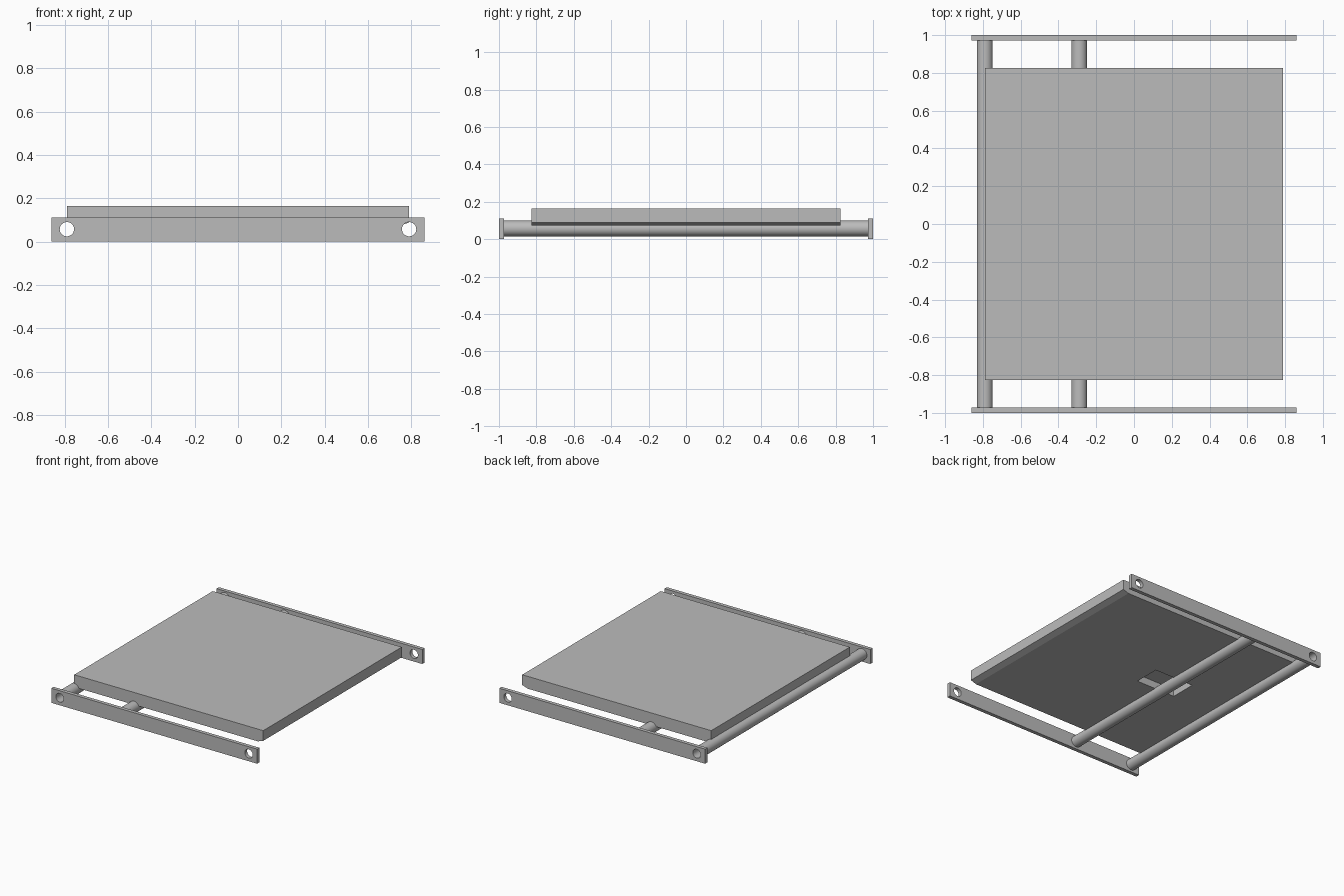
import bpy
import bmesh
import math
from mathutils import Matrix, Vector

cube = bpy.data.objects.get("Cube")
if cube:
    bpy.data.objects.remove(cube, do_unlink=True)

grey = bpy.data.materials.new("plain_grey")
grey.use_nodes = True
COLOUR = (0.5, 0.5, 0.5, 1)
grey.diffuse_color = COLOUR
grey.node_tree.nodes["Principled BSDF"].inputs["Base Color"].default_value = COLOUR

HOLE_X, AXIS_Z = 0.79, 0.057
TUBE_R, BORE_R = 0.042, 0.033


def finish(name, bm):
    bmesh.ops.recalc_face_normals(bm, faces=bm.faces)
    mesh = bpy.data.meshes.new(name)
    bm.to_mesh(mesh)
    bm.free()
    mesh.materials.append(grey)
    obj = bpy.data.objects.new(name, mesh)
    bpy.context.collection.objects.link(obj)
    return obj


def box(name, low, high):
    low, high = Vector(low), Vector(high)
    bm = bmesh.new()
    bmesh.ops.create_cube(bm, size=1, matrix=Matrix.Translation((low + high) / 2)
                          @ Matrix.Diagonal((*(high - low), 1)))
    return finish(name, bm)


def cylinder(name, x, radius, length):
    bm = bmesh.new()
    bmesh.ops.create_cone(bm, cap_ends=True, segments=48, radius1=radius, radius2=radius,
                          depth=length, matrix=Matrix.Translation((x, 0, AXIS_Z))
                          @ Matrix.Rotation(math.pi / 2, 4, "X"))
    return finish(name, bm)


def cut(obj, cutter):
    mod = obj.modifiers.new("cut", "BOOLEAN")
    mod.operation, mod.solver, mod.object = "DIFFERENCE", "EXACT", cutter
    cutter.hide_render = True
    cutter.hide_set(True)


def smooth(obj):
    bpy.ops.object.select_all(action="DESELECT")
    bpy.context.view_layer.objects.active = obj
    obj.select_set(True)
    bpy.ops.object.shade_smooth_by_angle()


# Cutters for the bores at both ends of the rails
bores = [cylinder("bore_cutter", side * HOLE_X, BORE_R, 2.2) for side in (-1, 1)]

# Two side rails with a round hole near each end
for name, inner, outer in (("front_rail", -0.972, -1), ("back_rail", 0.972, 1)):
    rail = box(name, (-0.86, min(inner, outer), 0), (0.86, max(inner, outer), 0.11))
    for bore in bores:
        cut(rail, bore)
    smooth(rail)

# Cross tubes, the end one open through the rails
for name, x in (("end_tube", -HOLE_X), ("middle_tube", -0.29)):
    tube = cylinder(name, x, TUBE_R, 1.944)
    cut(tube, bores[0] if x == -HOLE_X else cylinder("bore_cutter", x, BORE_R, 2.2))
    smooth(tube)

# Flat panel with a shallow chamfer under one end
profile = [(-0.79, 0.072), (0.745, 0.072), (0.79, 0.088), (0.79, 0.165), (-0.79, 0.165)]
bm = bmesh.new()
face = bm.faces.new([bm.verts.new((x, -0.827, z)) for x, z in profile])
moved = bmesh.ops.extrude_face_region(bm, geom=[face])["geom"]
bmesh.ops.translate(bm, vec=(0, 1.654, 0),
                    verts=[v for v in moved if isinstance(v, bmesh.types.BMVert)])
panel = finish("panel", bm)

# Pocket under the panel around the middle tube, and the clearance for the end tube
cut(panel, box("pocket_cutter", (-0.42, -0.07, 0.03), (-0.09, 0.13, 0.127)))
cut(panel, bores[0])
